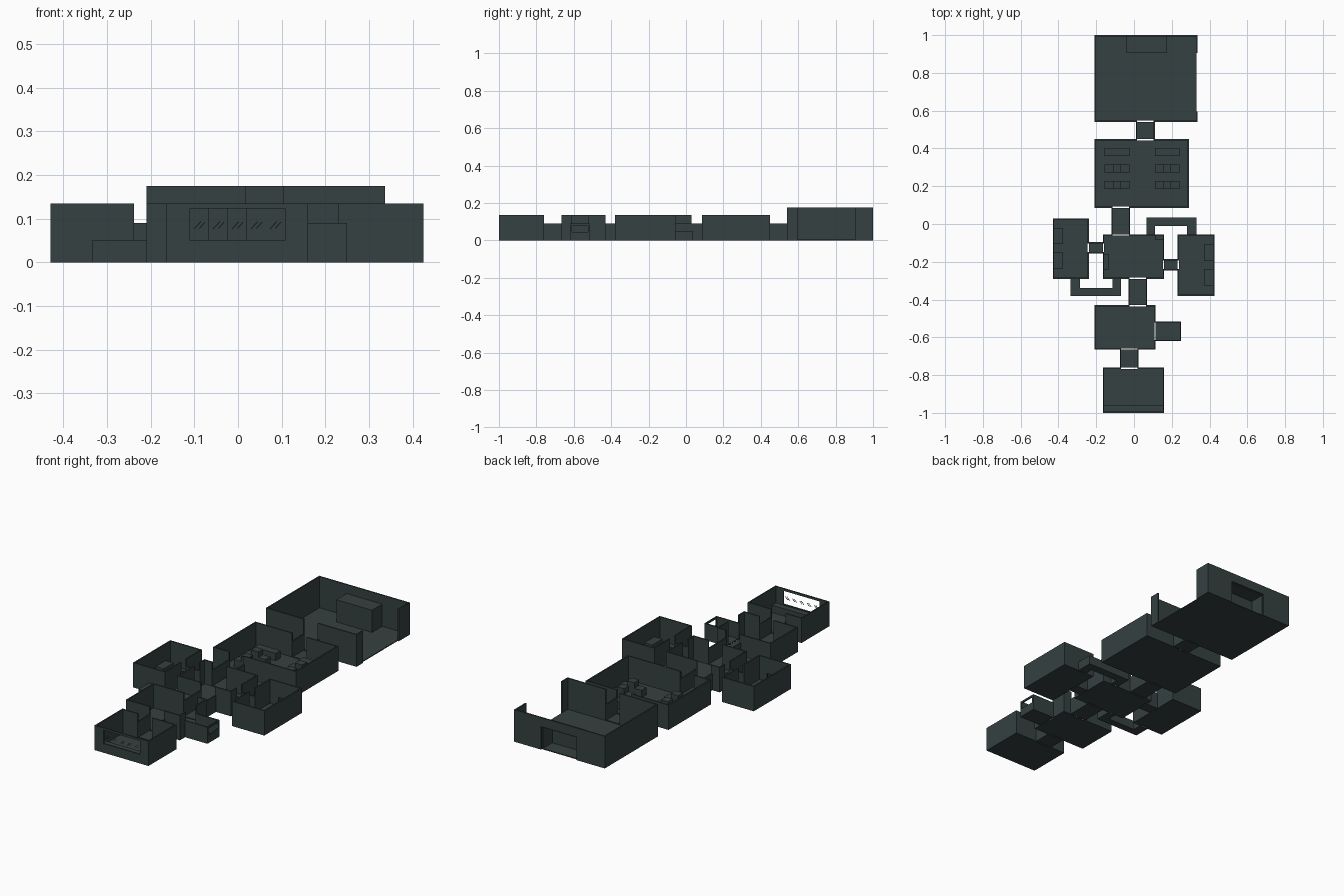
import bpy, bmesh, math
from mathutils import Matrix, Vector

cube = bpy.data.objects.get("Cube")
if cube:
    bpy.data.objects.remove(cube, do_unlink=True)

T = 0.007       # wall thickness
FLOOR = 0.005   # floor thickness

mat = bpy.data.materials.new("dark_slate")
mat.use_nodes = True
colour = (0.036, 0.052, 0.052, 1)
mat.diffuse_color = colour
mat.node_tree.nodes["Principled BSDF"].inputs["Base Color"].default_value = colour


def finish(name, bm):
    bmesh.ops.recalc_face_normals(bm, faces=bm.faces)
    mesh = bpy.data.meshes.new(name)
    bm.to_mesh(mesh)
    bm.free()
    mesh.materials.append(mat)
    obj = bpy.data.objects.new(name, mesh)
    bpy.context.collection.objects.link(obj)
    return obj


def add_box(bm, x0, x1, y0, y1, z0, z1):
    size = Matrix.Diagonal((x1 - x0, y1 - y0, z1 - z0, 1))
    centre = Vector(((x0 + x1) / 2, (y0 + y1) / 2, (z0 + z1) / 2))
    bmesh.ops.create_cube(bm, size=1, matrix=Matrix.Translation(centre) @ size)


def block(name, *bounds):
    bm = bmesh.new()
    add_box(bm, *bounds)
    return finish(name, bm)


def room(name, x0, x1, y0, y1, h, openings, open_sides=""):
    """Open-topped room; openings are (side, start, end, bottom, top)."""
    bm = bmesh.new()
    add_box(bm, x0 + T * ("w" not in open_sides), x1 - T * ("e" not in open_sides),
            y0 + T * ("s" not in open_sides), y1 - T * ("n" not in open_sides), 0, FLOOR)
    spans = {"s": (x0, x1, y0), "n": (x0, x1, y1 - T),
             "w": (y0, y1, x0), "e": (y0, y1, x1 - T)}
    for side, (start, end, offset) in spans.items():
        if side in open_sides:
            continue

        def piece(a, b, z0, z1):
            if b - a < 0.001 or z1 - z0 < 0.001:
                return
            if side in "sn":
                add_box(bm, a, b, offset, offset + T, z0, z1)
            else:
                add_box(bm, offset, offset + T, a, b, z0, z1)

        at = start
        for _, a, b, z0, z1 in sorted(o for o in openings if o[0] == side):
            piece(at, a, 0, h)
            piece(a, b, 0, z0)
            piece(a, b, z1, h)
            at = b
        piece(at, end, 0, h)
    return finish(name, bm)


def duct(name, outline, height, open_edges):
    """Low closed passage extruded from its plan, open at both ends."""
    bm = bmesh.new()
    low = [bm.verts.new((x, y, 0)) for x, y in outline]
    high = [bm.verts.new((x, y, height)) for x, y in outline]
    bm.faces.new(low)
    bm.faces.new(high)
    for i in range(len(low)):
        j = (i + 1) % len(low)
        if i not in open_edges:
            bm.faces.new((low[i], low[j], high[j], high[i]))
    return finish(name, bm)


H, LOW, TALL, CRAWL = 0.135, 0.09, 0.175, 0.05


def door(side, a, b, top=1):
    return (side, a + T, b - T, 0, top)


# Main rooms along the spine
room("cockpit", -0.165, 0.16, -1, -0.76, H,
     [("s", -0.11, 0.108, 0.05, 0.123), door("n", -0.075, 0.025)])
room("fore_room", -0.21, 0.115, -0.665, -0.43, H,
     [door("s", -0.075, 0.025), door("n", -0.03, 0.07), door("e", -0.62, -0.515)])
room("central_room", -0.165, 0.16, -0.29, -0.055, H,
     [door("s", -0.03, 0.07), door("n", -0.12, -0.02),
      door("w", -0.155, -0.095), door("e", -0.245, -0.185),
      door("s", -0.115, -0.07, CRAWL), door("n", 0.065, 0.11, CRAWL)])
room("main_hall", -0.21, 0.29, 0.085, 0.45, H,
     [door("s", -0.12, -0.02), door("n", 0.01, 0.11)])

# Side rooms
room("west_cabin", -0.43, -0.238, -0.29, 0.03, H,
     [door("e", -0.155, -0.095), door("s", -0.335, -0.285, CRAWL)])
room("east_cabin", 0.23, 0.425, -0.38, -0.055, H,
     [door("w", -0.245, -0.185), door("n", 0.28, 0.33, CRAWL)])

# Cargo hold with a wide side hatch and a recessed rear alcove
room("cargo_hold", -0.21, 0.337, 0.54, 1, TALL,
     [door("s", 0.01, 0.11), ("e", 0.595, 0.905, 0, 1),
      ("n", -0.04, 0.175, 0, 0.125)])
alcove = bmesh.new()
add_box(alcove, -0.04, -0.034, 0.905, 1 - T, 0, 0.125)
add_box(alcove, 0.169, 0.175, 0.905, 1 - T, 0, 0.125)
add_box(alcove, -0.04, 0.175, 0.905, 0.911, 0, 0.125)
add_box(alcove, -0.04, 0.175, 0.905, 1 - T, 0.12, 0.126)
finish("rear_alcove", alcove)

# Passages between rooms
room("cockpit_passage", -0.075, 0.025, -0.76, -0.665, LOW, [], "sn")
room("fore_passage", -0.03, 0.07, -0.43, -0.29, LOW, [], "sn")
room("hall_passage", -0.12, -0.02, -0.055, 0.085, LOW, [], "sn")
room("hold_passage", 0.01, 0.11, 0.45, 0.54, LOW, [], "sn")
room("west_passage", -0.238, -0.165, -0.155, -0.095, LOW, [], "we")
room("east_passage", 0.16, 0.23, -0.245, -0.185, LOW, [], "we")
room("airlock", 0.115, 0.25, -0.62, -0.515, LOW,
     [("e", -0.61, -0.525, 0.045, 0.08)], "w")

# Bent crawl ducts
duct("west_duct", [(-0.335, -0.29), (-0.335, -0.38), (-0.07, -0.38), (-0.07, -0.29),
                   (-0.115, -0.29), (-0.115, -0.34), (-0.285, -0.34), (-0.285, -0.29)],
     CRAWL, (3, 7))
duct("east_duct", [(0.065, -0.055), (0.065, 0.035), (0.33, 0.035), (0.33, -0.055),
                   (0.28, -0.055), (0.28, -0.01), (0.11, -0.01), (0.11, -0.055)],
     CRAWL, (3, 7))

# Cockpit console and window glints
block("cockpit_console", -0.158, 0.153, -0.993, -0.96, FLOOR, 0.045)
glints = bmesh.new()
for i in range(5):
    for shift, length in ((-0.005, 0.024), (0.006, 0.02)):
        place = Matrix.Translation((-0.088 + 0.0435 * i + shift, -0.997, 0.085))
        turn = Matrix.Rotation(math.radians(-48), 4, "Y")
        bmesh.ops.create_cube(glints, size=1, matrix=place @ turn
                              @ Matrix.Diagonal((length, 0.002, 0.002, 1)))
finish("window_glints", glints)

# Tables in the main hall, with raised blocks on the nearer rows
for x, side in ((-0.155, "west"), (0.11, "east")):
    for row, y in enumerate((0.185, 0.272, 0.36)):
        block(f"{side}_table_{row}", x, x + 0.13, y, y + 0.042, FLOOR, 0.045)
        if row < 2:
            block(f"{side}_seat_{row}", x + 0.043, x + 0.087, y, y + 0.042, 0.045, 0.075)

# Bunks in the cabins and lockers in the central room
for y in (-0.235, -0.105):
    block("west_bunk", -0.423, -0.375, y, y + 0.085, FLOOR, 0.045)
for y in (-0.325, -0.195):
    block("east_bunk", 0.37, 0.418, y, y + 0.087, FLOOR, 0.045)
block("west_locker", -0.158, -0.135, -0.24, -0.158, FLOOR, 0.06)
block("east_locker", 0.112, 0.153, -0.085, -0.062, FLOOR, 0.06)
